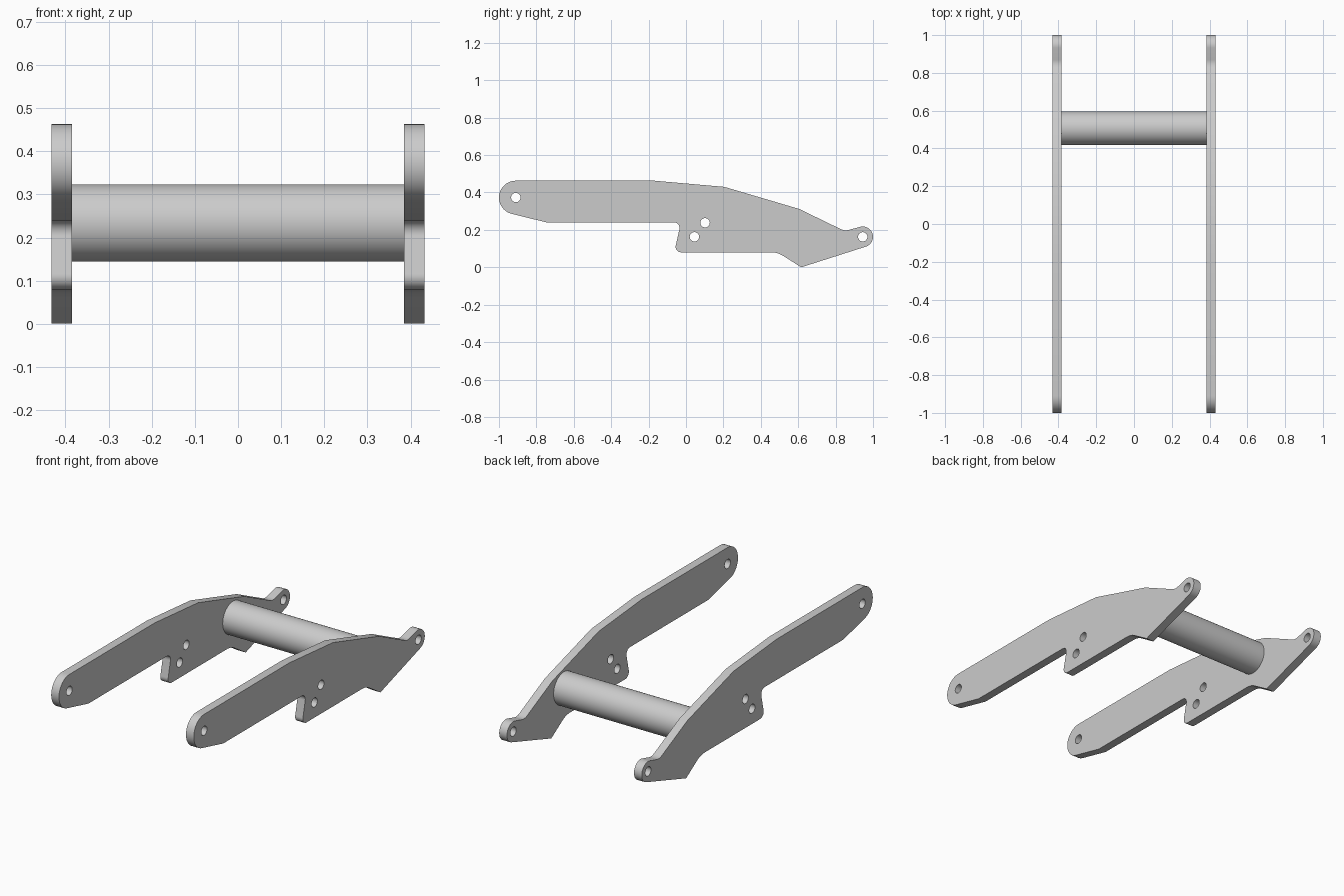
import bpy, bmesh
from math import radians, cos, sin, tan, pi
from mathutils import Vector

if "Cube" in bpy.data.objects:
    bpy.data.objects.remove(bpy.data.objects["Cube"])


def arc(cy, cz, r, a0, a1, n=20):
    return [(cy + r * cos(radians(a0 + (a1 - a0) * i / n)),
             cz + r * sin(radians(a0 + (a1 - a0) * i / n))) for i in range(n + 1)]


def fillet(prev, corner, nxt, r, n=8):
    """Replace a corner by a tangent arc of radius r."""
    p = Vector(corner)
    u, v = (Vector(prev) - p).normalized(), (Vector(nxt) - p).normalized()
    half = u.angle(v) / 2
    c = p + (u + v).normalized() * (r / sin(half))
    a = p + u * (r / tan(half)) - c
    b = p + v * (r / tan(half)) - c
    sweep = a.angle_signed(b)  # clockwise positive in 2D
    out = []
    for i in range(n + 1):
        t = -sweep * i / n
        out.append((c.x + a.x * cos(t) - a.y * sin(t), c.y + a.x * sin(t) + a.y * cos(t)))
    return out


# Side plate outline in (y, z): rounded ends, filleted corners between them
rear_eye = arc(0.945, 0.163, 0.055, -72, 103)
front_eye = arc(-0.91, 0.373, 0.09, 90, 258)
top_edge = [(0.848, 0.194, 0.06), (0.605, 0.312, 0), (0.205, 0.43, 0), (-0.17, 0.463, 0)]
bottom_edge = [(-0.745, 0.24, 0), (-0.027, 0.24, 0.03), (-0.063, 0.08, 0.03),
               (0.49, 0.08, 0.12), (0.616, 0.0, 0.008)]


def edge(points, start, end):
    path = [start] + [p[:2] for p in points] + [end]
    out = []
    for i, (y, z, r) in enumerate(points):
        out += fillet(path[i], (y, z), path[i + 2], r) if r else [(y, z)]
    return out


outline = (rear_eye + edge(top_edge, rear_eye[-1], front_eye[0]) + front_eye
           + edge(bottom_edge, front_eye[-1], rear_eye[0]))
holes = [(-0.91, 0.373), (0.045, 0.163), (0.102, 0.238), (0.945, 0.163)]
loops = [outline] + [arc(y, z, 0.025, 0, 360 - 360 / 32, 31) for y, z in holes]


def side_plate(name, x):
    curve = bpy.data.curves.new(name, 'CURVE')
    curve.dimensions = '2D'
    curve.fill_mode = 'BOTH'
    curve.extrude = 0.0235
    for pts in loops:
        s = curve.splines.new('POLY')
        s.points.add(len(pts) - 1)
        for p, (y, z) in zip(s.points, pts):
            p.co = (y, z, 0, 1)
        s.use_cyclic_u = True
    ob = bpy.data.objects.new(name, curve)
    bpy.context.collection.objects.link(ob)
    ob.rotation_euler = (pi / 2, 0, pi / 2)
    ob.location.x = x
    bpy.ops.object.select_all(action='DESELECT')
    ob.select_set(True)
    bpy.context.view_layer.objects.active = ob
    bpy.ops.object.convert(target='MESH')
    ob = bpy.context.object
    bm = bmesh.new()
    bm.from_mesh(ob.data)
    bmesh.ops.remove_doubles(bm, verts=bm.verts, dist=1e-5)
    bmesh.ops.recalc_face_normals(bm, faces=bm.faces)
    bm.to_mesh(ob.data)
    bm.free()
    bpy.ops.object.shade_smooth_by_angle(angle=radians(25))


# Pair of side plates
side_plate("left_side_plate", -0.4085)
side_plate("right_side_plate", 0.4085)

# Round cross tube joining the plates
bpy.ops.mesh.primitive_cylinder_add(vertices=64, radius=0.0895, depth=0.77,
                                    location=(0, 0.507, 0.234), rotation=(0, pi / 2, 0))
bpy.context.object.name = "cross_tube"
bpy.ops.object.shade_smooth_by_angle(angle=radians(30))
